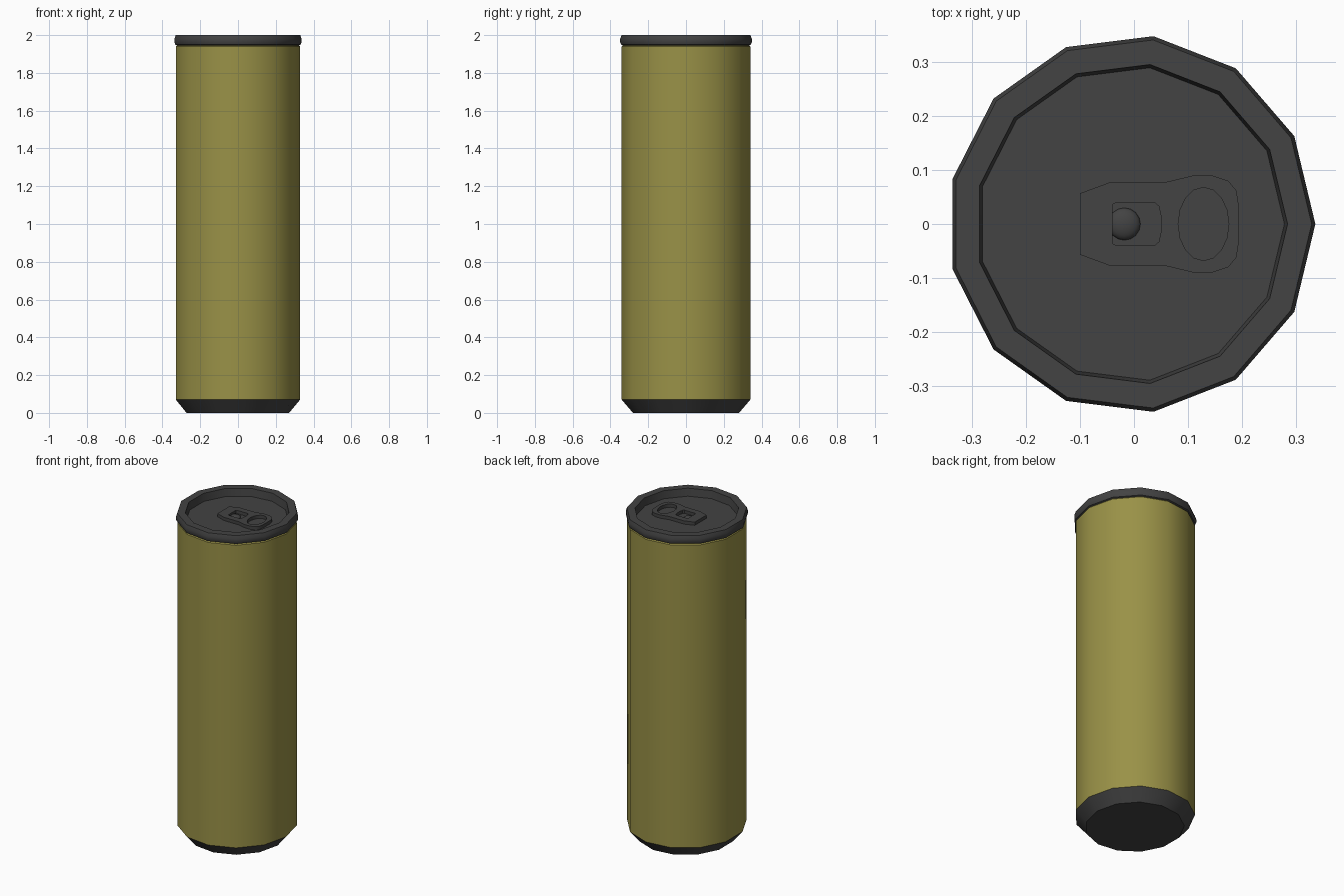
import bpy, bmesh, math

SIDES = 13
SQUASH = 0.973      # the can is slightly narrower along x
SHIFT = -0.005

if "Cube" in bpy.data.objects:
    bpy.data.objects.remove(bpy.data.objects["Cube"])


def make_material(name, rgb):
    mat = bpy.data.materials.new(name)
    mat.use_nodes = True
    mat.diffuse_color = (*rgb, 1)
    bsdf = mat.node_tree.nodes["Principled BSDF"]
    bsdf.inputs["Base Color"].default_value = (*rgb, 1)
    bsdf.inputs["Roughness"].default_value = 0.6
    return mat


gold = make_material("olive gold", (0.32, 0.285, 0.063))
dark = make_material("dark grey", (0.056, 0.056, 0.056))


def add_object(name, mesh, mat, angle=35):
    obj = bpy.data.objects.new(name, mesh)
    bpy.context.collection.objects.link(obj)
    mesh.materials.clear()
    mesh.materials.append(mat)
    bpy.ops.object.select_all(action="DESELECT")
    obj.select_set(True)
    bpy.context.view_layer.objects.active = obj
    bpy.ops.object.shade_smooth_by_angle(angle=math.radians(angle))
    return obj


def turned(name, profile, mat, cap_start=False, cap_end=False):
    """Revolve (radius, z) points, listed upwards along the outside."""
    bm = bmesh.new()
    rings = []
    for r, z in profile:
        ring = []
        for i in range(SIDES):
            a = math.tau * i / SIDES
            ring.append(bm.verts.new((SHIFT + SQUASH * r * math.cos(a), r * math.sin(a), z)))
        rings.append(ring)
    for low, high in zip(rings, rings[1:]):
        for i in range(SIDES):
            j = (i + 1) % SIDES
            bm.faces.new((low[i], low[j], high[j], high[i]))
    if cap_start:
        bm.faces.new(rings[0][::-1])
    if cap_end:
        bm.faces.new(rings[-1])
    mesh = bpy.data.meshes.new(name)
    bm.to_mesh(mesh)
    bm.free()
    return add_object(name, mesh, mat)


# Can shell
turned("base", [(0.283, 0), (0.343, 0.07)], dark, cap_start=True)
turned("body", [(0.343, 0.07), (0.343, 1.94), (0.335, 1.948)], gold)

# Rolled rim running down into the recessed lid
turned("rim_and_lid", [(0.335, 1.945), (0.346, 1.95), (0.351, 1.963), (0.351, 1.98),
                       (0.344, 2.0), (0.298, 2.0), (0.292, 1.953)], dark, cap_end=True)

# Pull tab: outline with a finger hole and a rivet window
half = [(-0.1, 0.057), (-0.043, 0.078), (0.06, 0.078), (0.085, 0.084), (0.11, 0.09),
        (0.145, 0.09), (0.175, 0.08), (0.19, 0.062), (0.195, 0.03)]
window = [(-0.04, 0.036), (-0.033, 0.04), (0.038, 0.04), (0.046, 0.033), (0.05, 0.015)]


def mirrored(points):
    return points + [(x, -y) for x, y in reversed(points)]


finger_hole = [(0.129 + 0.047 * math.cos(math.tau * i / 16),
                0.068 * math.sin(math.tau * i / 16)) for i in range(16)]

curve = bpy.data.curves.new("tab_outline", "CURVE")
curve.dimensions = "2D"
curve.fill_mode = "BOTH"
curve.extrude = 0.01
for loop in (mirrored(half), mirrored(window), finger_hole):
    spline = curve.splines.new("POLY")
    spline.points.add(len(loop) - 1)
    spline.use_cyclic_u = True
    for p, (x, y) in zip(spline.points, loop):
        p.co = (x, y, 0, 1)
outline = bpy.data.objects.new("tab_outline", curve)
bpy.context.collection.objects.link(outline)
bpy.context.view_layer.update()
tab_mesh = bpy.data.meshes.new_from_object(
    outline.evaluated_get(bpy.context.evaluated_depsgraph_get()))
bpy.data.objects.remove(outline)
tab = add_object("pull_tab", tab_mesh, dark)
tab.location.z = 1.965

# Rivet under the tab
bm = bmesh.new()
bmesh.ops.create_uvsphere(bm, u_segments=16, v_segments=8, radius=0.03)
rivet_mesh = bpy.data.meshes.new("rivet")
bm.to_mesh(rivet_mesh)
bm.free()
rivet = add_object("rivet", rivet_mesh, dark)
rivet.scale.z = 0.5
rivet.location = (-0.018, 0, 1.953)
